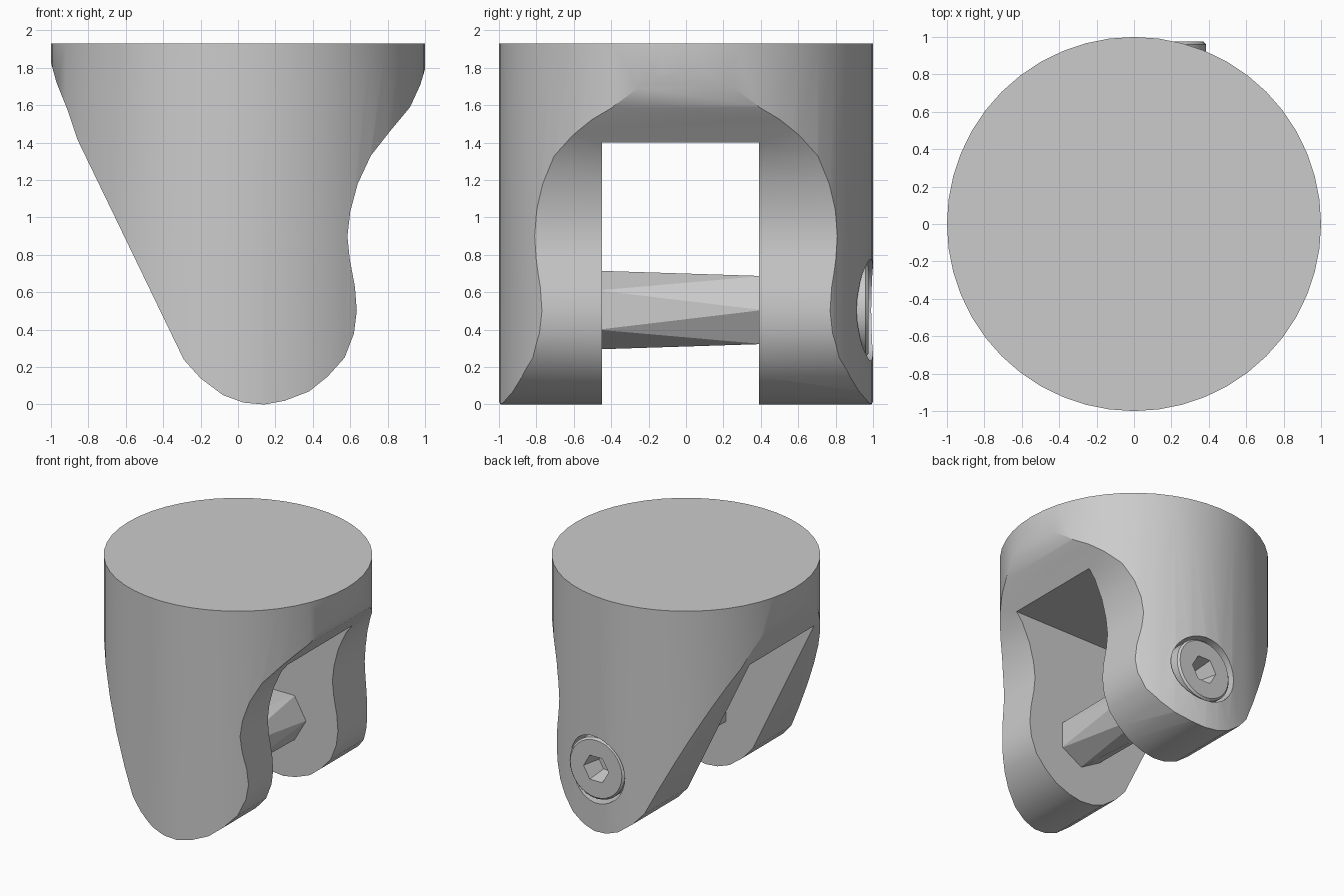
import bpy, bmesh, math
from mathutils import Matrix, Vector

cube = bpy.data.objects.get("Cube")
if cube:
    bpy.data.objects.remove(cube, do_unlink=True)

grey = bpy.data.materials.new("plain grey")
grey.use_nodes = True
COLOUR = (0.6, 0.6, 0.6, 1)
grey.diffuse_color = COLOUR
grey.node_tree.nodes["Principled BSDF"].inputs["Base Color"].default_value = COLOUR

BOLT_X, BOLT_Z = 0.135, 0.505
TOP = 1.93
SLOT_FRONT, SLOT_BACK, SLOT_TOP = -0.45, 0.39, 1.4


def to_object(name, bm):
    bmesh.ops.recalc_face_normals(bm, faces=bm.faces)
    mesh = bpy.data.meshes.new(name)
    bm.to_mesh(mesh)
    bm.free()
    mesh.materials.append(grey)
    ob = bpy.data.objects.new(name, mesh)
    bpy.context.collection.objects.link(ob)
    return ob


def prism(name, points, y0, y1):
    """Extrude an x-z outline along y."""
    bm = bmesh.new()
    face = bm.faces.new([bm.verts.new((x, y0, z)) for x, z in points])
    moved = bmesh.ops.extrude_face_region(bm, geom=[face])["geom"]
    verts = [v for v in moved if isinstance(v, bmesh.types.BMVert)]
    bmesh.ops.translate(bm, verts=verts, vec=(0, y1 - y0, 0))
    return to_object(name, bm)


def ring(radius, sides, turn=0):
    """Points around the bolt axis."""
    return [(BOLT_X + radius * math.cos(turn + math.tau * i / sides),
             BOLT_Z + radius * math.sin(turn + math.tau * i / sides))
            for i in range(sides)]


def boolean(ob, cutter, operation):
    mod = ob.modifiers.new(operation.lower(), "BOOLEAN")
    mod.operation, mod.solver, mod.object = operation, "EXACT", cutter
    bpy.context.view_layer.objects.active = ob
    bpy.ops.object.modifier_apply(modifier=mod.name)
    bpy.data.objects.remove(cutter, do_unlink=True)


def smooth(ob, degrees):
    bpy.ops.object.select_all(action="DESELECT")
    ob.select_set(True)
    bpy.context.view_layer.objects.active = ob
    bpy.ops.object.shade_smooth_by_angle(angle=math.radians(degrees))


# Round body trimmed to the curved side outline
bm = bmesh.new()
bmesh.ops.create_cone(bm, cap_ends=True, segments=48, radius1=1, radius2=1,
                      depth=TOP + 0.1,
                      matrix=Matrix.Translation((0, 0, TOP / 2 - 0.05)))
body = to_object("forked_body", bm)
outline = [(-1.02, 2.1), (-1.02, 1.9), (-0.97, 1.72), (-0.91, 1.57), (-0.86, 1.42),
           (-0.29, 0.24), (-0.2, 0.14), (-0.08, 0.05), (0.03, 0.01), (0.14, 0),
           (0.25, 0.02), (0.38, 0.07), (0.48, 0.15), (0.57, 0.25), (0.62, 0.38),
           (0.635, 0.5), (0.625, 0.63), (0.597, 0.78), (0.585, 0.9), (0.6, 1.03),
           (0.64, 1.18), (0.71, 1.33), (0.82, 1.47), (0.92, 1.59), (0.975, 1.71),
           (1.02, 1.86), (1.02, 2.1)]
boolean(body, prism("outline_cutter", outline, -1.2, 1.2), "INTERSECT")

# Slot between the two legs
slot = [(-1.5, -0.5), (1.5, -0.5), (1.5, SLOT_TOP), (-1.5, SLOT_TOP)]
boolean(body, prism("slot_cutter", slot, SLOT_FRONT, SLOT_BACK), "DIFFERENCE")

# Round recess for the bolt head in the back leg
boolean(body, prism("recess_cutter", ring(0.272, 32), 0.72, 1.2), "DIFFERENCE")
smooth(body, 28)

# Faceted bolt shaft with a half-step twist along its length
bm = bmesh.new()
for y, turn in ((SLOT_FRONT - 0.02, math.pi / 6), (SLOT_BACK + 0.02, 0)):
    for x, z in ring(0.21, 6, turn):
        bm.verts.new((x, y, z))
bmesh.ops.convex_hull(bm, input=bm.verts)
to_object("bolt_shaft", bm)

# Bolt head with a chamfered rim and a tapered hexagonal socket
head = prism("bolt_head", ring(0.25, 32), 0.7, 0.975)
bevel = head.modifiers.new("rim chamfer", "BEVEL")
bevel.width, bevel.segments = 0.015, 1
bevel.limit_method, bevel.angle_limit = "ANGLE", math.radians(60)
bpy.context.view_layer.objects.active = head
bpy.ops.object.modifier_apply(modifier=bevel.name)
bm = bmesh.new()
for y, radius in ((0.82, 0.08), (1.05, 0.13)):
    for x, z in ring(radius, 6):
        bm.verts.new((x, y, z))
bmesh.ops.convex_hull(bm, input=bm.verts)
boolean(head, to_object("socket_cutter", bm), "DIFFERENCE")
smooth(head, 30)
